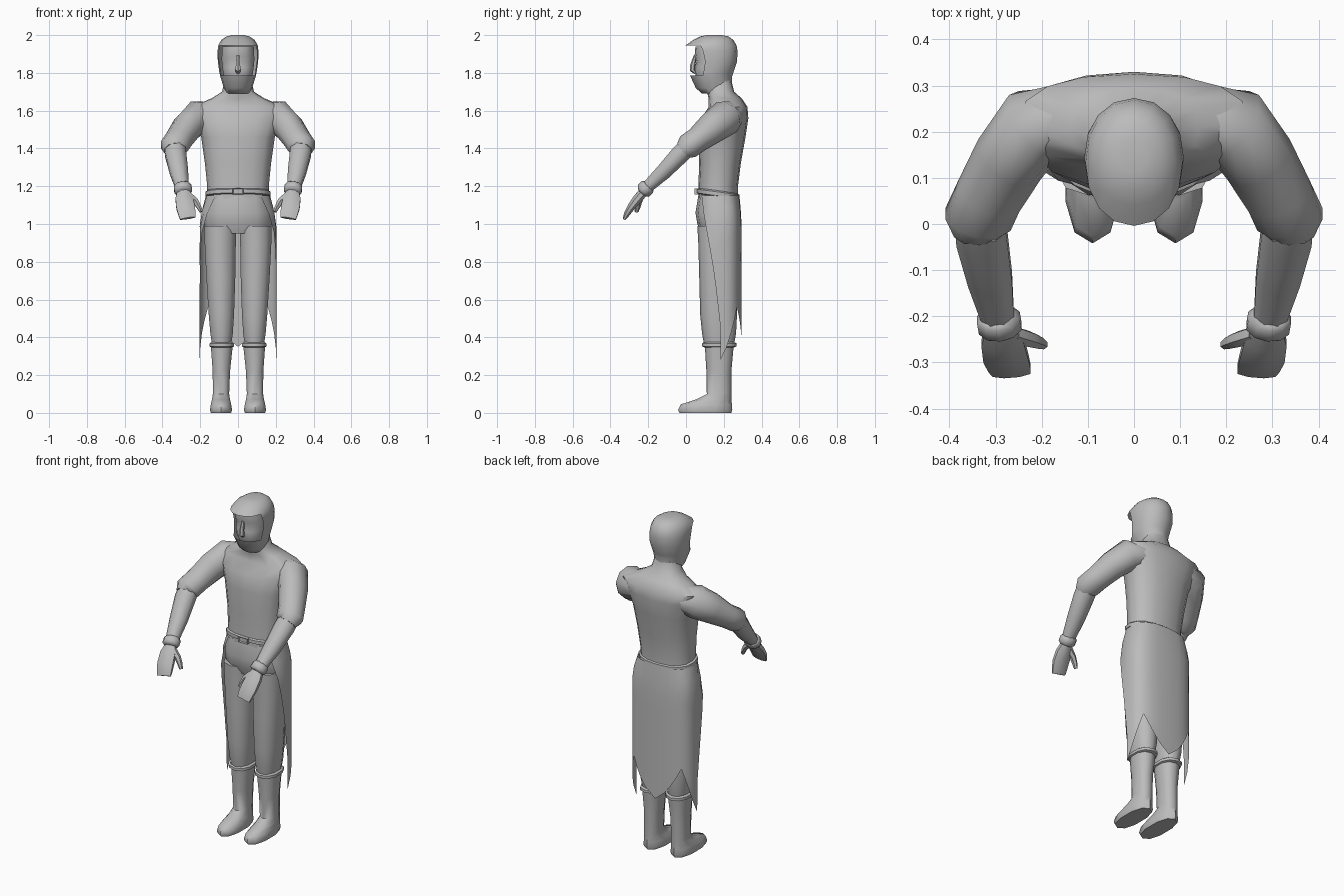
import bpy, bmesh, math
from mathutils import Vector

grey = bpy.data.materials.new("plain grey")
grey.diffuse_color = (0.5, 0.5, 0.5, 1)


def spow(v, p):
    return math.copysign(abs(v) ** p, v)


def finish(name, bm, mirror=False, angle=50):
    """Turn a bmesh into a shaded, optionally mirrored object."""
    bmesh.ops.recalc_face_normals(bm, faces=bm.faces)
    me = bpy.data.meshes.new(name)
    bm.to_mesh(me)
    bm.free()
    me.materials.append(grey)
    ob = bpy.data.objects.new(name, me)
    bpy.context.collection.objects.link(ob)
    if mirror:
        ob.modifiers.new("mirror", 'MIRROR')
    bpy.ops.object.select_all(action='DESELECT')
    ob.select_set(True)
    bpy.context.view_layer.objects.active = ob
    bpy.ops.object.shade_smooth_by_angle(angle=math.radians(angle))
    return ob


def skin(bm, loops, caps=True):
    """Bridge loops of points into a closed tube."""
    rows = [[bm.verts.new(p) for p in lp] for lp in loops]
    n = len(rows[0])
    for a, b in zip(rows, rows[1:]):
        for i in range(n):
            j = (i + 1) % n
            bm.faces.new((a[i], a[j], b[j], b[i]))
    if caps:
        bm.faces.new(rows[0][::-1])
        bm.faces.new(rows[-1])


def stack(rings, n=12, power=0.85):
    """Horizontal rings given as (z, centre x, half width, front y, back y)."""
    bm = bmesh.new()
    loops = []
    for z, cx, rx, y0, y1 in rings:
        cy, ry = (y0 + y1) / 2, (y1 - y0) / 2
        angs = [math.tau * i / n for i in range(n)]
        loops.append([(cx + rx * spow(math.sin(a), power),
                       cy - ry * spow(math.cos(a), power), z) for a in angs])
    skin(bm, loops)
    return bm


def tube(path, n=8):
    """Tube along a path of (x, y, z, radius across, radius deep)."""
    bm = bmesh.new()
    pts = [Vector(p[:3]) for p in path]
    loops = []
    for i, p in enumerate(path):
        t = (pts[min(i + 1, len(pts) - 1)] - pts[max(i - 1, 0)]).normalized()
        u = Vector((1, 0, 0))
        u = (u - t * u.dot(t)).normalized()
        v = t.cross(u)
        loops.append([pts[i] + u * p[3] * math.cos(a) + v * p[4] * math.sin(a)
                      for a in (math.tau * (k + .5) / n for k in range(n))])
    skin(bm, loops)
    return bm


# torso with shoulders and neck
finish("torso", stack([
    (1.13, 0, .165, .065, .275), (1.20, 0, .163, .065, .275),
    (1.32, 0, .175, .07, .29), (1.46, 0, .195, .065, .315),
    (1.56, 0, .235, .08, .33), (1.62, 0, .25, .12, .325),
    (1.665, 0, .14, .12, .295), (1.70, 0, .085, .11, .255),
    (1.76, 0, .07, .11, .24)], 16))

# hips
finish("hips", stack([
    (.95, 0, .165, .08, .27), (1.00, 0, .18, .06, .285),
    (1.06, 0, .18, .05, .285), (1.15, 0, .165, .065, .275)]))

# legs and boots
finish("trouser_leg", stack([
    (.34, .086, .05, .10, .25), (.42, .087, .062, .085, .265),
    (.52, .088, .07, .075, .27), (.72, .091, .08, .07, .27),
    (.90, .094, .086, .065, .275), (.99, .092, .088, .06, .28)], 10), True)
finish("boot", stack([
    (0, .09, .056, -.035, .24), (.015, .09, .061, -.042, .245),
    (.045, .09, .056, -.028, .243), (.07, .09, .05, .05, .24),
    (.10, .09, .045, .11, .24), (.22, .088, .048, .108, .24),
    (.35, .086, .06, .10, .252)], 10), True)
finish("boot_cuff", stack([
    (.347, .086, .058, .098, .255), (.352, .086, .067, .085, .268),
    (.368, .086, .067, .085, .268), (.375, .086, .058, .098, .255)], 10), True)

# belt, sloping down toward the back, and its buckle
belt = stack([(1.145, 0, .163, .068, .27), (1.15, 0, .173, .055, .282),
              (1.17, 0, .173, .055, .282), (1.178, 0, .163, .068, .27)], 16)
for v in belt.verts:
    v.co.z += .01 - .13 * (v.co.y - .09)
finish("belt", belt)
bm = bmesh.new()
bmesh.ops.create_cube(bm, size=1)
for v in bm.verts:
    v.co = Vector((v.co.x * .06, .055 + v.co.y * .02, 1.173 + v.co.z * .032))
front = [f for f in bm.faces if f.calc_center_median().y < .05]
bmesh.ops.inset_region(bm, faces=front, thickness=.007, depth=-.006)
finish("buckle", bm, angle=20)

# open coat skirt with a pointed hem
bm = bmesh.new()
cols, rows = 17, 10
grid = []
for c in range(cols):
    u = c / (cols - 1) * 2 - 1
    k = abs(u)
    hem = .35 + .21 * k / .5 if k < .5 else .56 - .28 * (k - .5) / .5
    line = []
    for r in range(rows):
        v = r / (rows - 1)
        a = u * (1.55 + .95 * (1 - v) ** 3)
        swell = min(1, v / .17)
        w, d = .17 + .033 * swell, .108 + .012 * swell
        line.append(bm.verts.new((w * spow(math.sin(a), .7),
                                  .175 + d * spow(math.cos(a), .7),
                                  1.15 + (hem - 1.15) * v)))
    grid.append(line)
for a, b in zip(grid, grid[1:]):
    for r in range(rows - 1):
        bm.faces.new((a[r], a[r + 1], b[r + 1], b[r]))
finish("coat_skirt", bm)

# arms: wide sleeve, forearm, wrist cuff, mitten-shaped hand and thumb
finish("upper_sleeve", tube([
    (.15, .235, 1.575, .07, .075), (.215, .215, 1.565, .085, .095),
    (.27, .14, 1.51, .08, .085), (.315, .06, 1.445, .075, .068),
    (.338, .01, 1.41, .076, .068), (.335, -.015, 1.39, .058, .05)], 10), True)
finish("forearm", tube([
    (.335, .02, 1.42, .058, .052), (.33, -.03, 1.37, .06, .054),
    (.312, -.12, 1.275, .052, .045), (.295, -.205, 1.195, .038, .034)]), True)
finish("wrist_cuff", tube([
    (.296, -.196, 1.204, .038, .034), (.294, -.204, 1.196, .049, .043),
    (.29, -.226, 1.176, .049, .043), (.288, -.235, 1.168, .036, .03)], 10), True)
finish("hand", tube([
    (.292, -.215, 1.18, .03, .026), (.285, -.255, 1.135, .05, .027),
    (.278, -.29, 1.09, .053, .022), (.27, -.312, 1.055, .05, .017),
    (.265, -.325, 1.03, .045, .01)]), True)
finish("thumb", tube([
    (.262, -.24, 1.15, .022, .02), (.225, -.25, 1.12, .018, .018),
    (.207, -.256, 1.09, .014, .015), (.195, -.262, 1.065, .01, .01)], 6), True)

# hood with face opening; the lower front stays as a mask
hood = stack([
    (1.69, 0, .062, .085, .245), (1.72, 0, .075, .052, .24),
    (1.785, 0, .095, .022, .245), (1.80, 0, .098, .025, .25),
    (1.86, 0, .107, .03, .27), (1.915, 0, .108, .012, .273),
    (1.945, 0, .105, -.004, .268), (1.975, 0, .088, .04, .25),
    (1.993, 0, .06, .075, .225), (2.0, 0, .03, .11, .19)], 16, 0.95)
gone = [f for f in hood.faces
        if 1.79 < f.calc_center_median().z < 1.94 and f.calc_center_median().y < .085]
bmesh.ops.delete(hood, geom=gone, context='FACES')
finish("hood", hood)

# face and nose
finish("face", stack([
    (1.72, 0, .06, .08, .22), (1.78, 0, .078, .05, .23),
    (1.83, 0, .085, .046, .24), (1.86, 0, .088, .056, .24),
    (1.885, 0, .088, .045, .24), (1.94, 0, .085, .05, .23)], 14))
finish("nose", tube([
    (0, .048, 1.89, .008, .008), (0, .036, 1.84, .013, .014),
    (0, .034, 1.815, .017, .014), (0, .05, 1.80, .01, .008)], 6))
